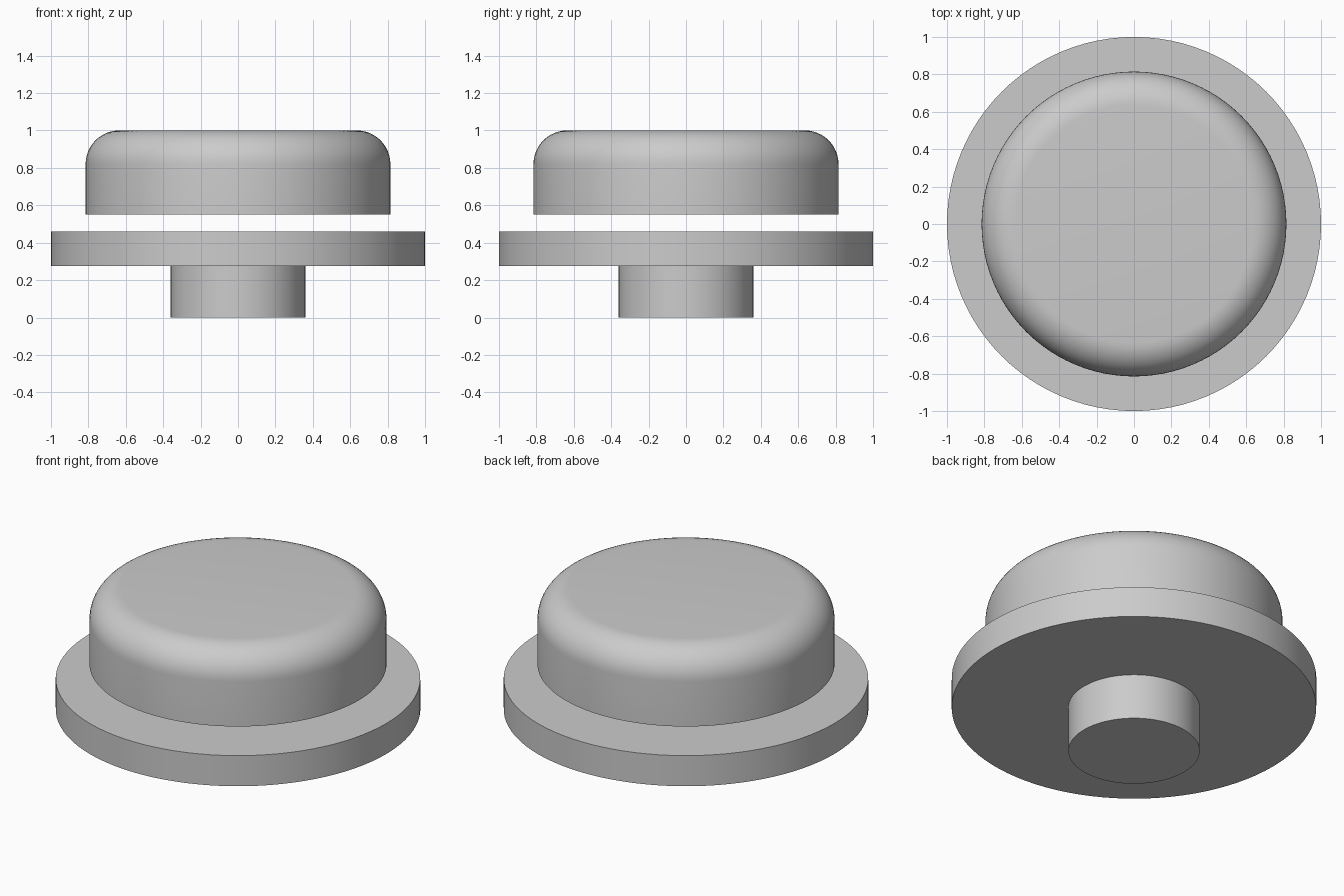
import bpy
import bmesh
import math

SEGMENTS = 96

cube = bpy.data.objects.get("Cube")
if cube:
    bpy.data.objects.remove(cube, do_unlink=True)

grey = bpy.data.materials.new("plain grey")
grey.use_nodes = True
colour = (0.6, 0.6, 0.6, 1)
grey.diffuse_color = colour
for node in grey.node_tree.nodes:
    if node.type == "BSDF_PRINCIPLED":
        node.inputs["Base Color"].default_value = colour


def disc(name, radius, bottom, top, rounding=0):
    """Upright cylinder, with an optional rounded top rim."""
    bm = bmesh.new()
    bmesh.ops.create_cone(bm, cap_ends=True, segments=SEGMENTS,
                          radius1=radius, radius2=radius, depth=top - bottom)
    bmesh.ops.translate(bm, verts=bm.verts, vec=(0, 0, (top + bottom) / 2))
    if rounding:
        rim = [e for e in bm.edges if all(v.co.z > top - 0.001 for v in e.verts)]
        bmesh.ops.bevel(bm, geom=rim, offset=rounding, segments=12,
                        profile=0.5, affect="EDGES")
    mesh = bpy.data.meshes.new(name)
    bm.to_mesh(mesh)
    bm.free()
    mesh.materials.append(grey)
    obj = bpy.data.objects.new(name, mesh)
    bpy.context.collection.objects.link(obj)
    bpy.ops.object.select_all(action="DESELECT")
    obj.select_set(True)
    bpy.context.view_layer.objects.active = obj
    bpy.ops.object.shade_smooth_by_angle(angle=math.radians(30))
    return obj


# Stem, wide flange, and the rounded cap hovering above it
disc("stem", 0.36, 0, 0.275)
disc("flange", 1.0, 0.275, 0.46)
disc("cap", 0.815, 0.55, 1.0, rounding=0.18)
